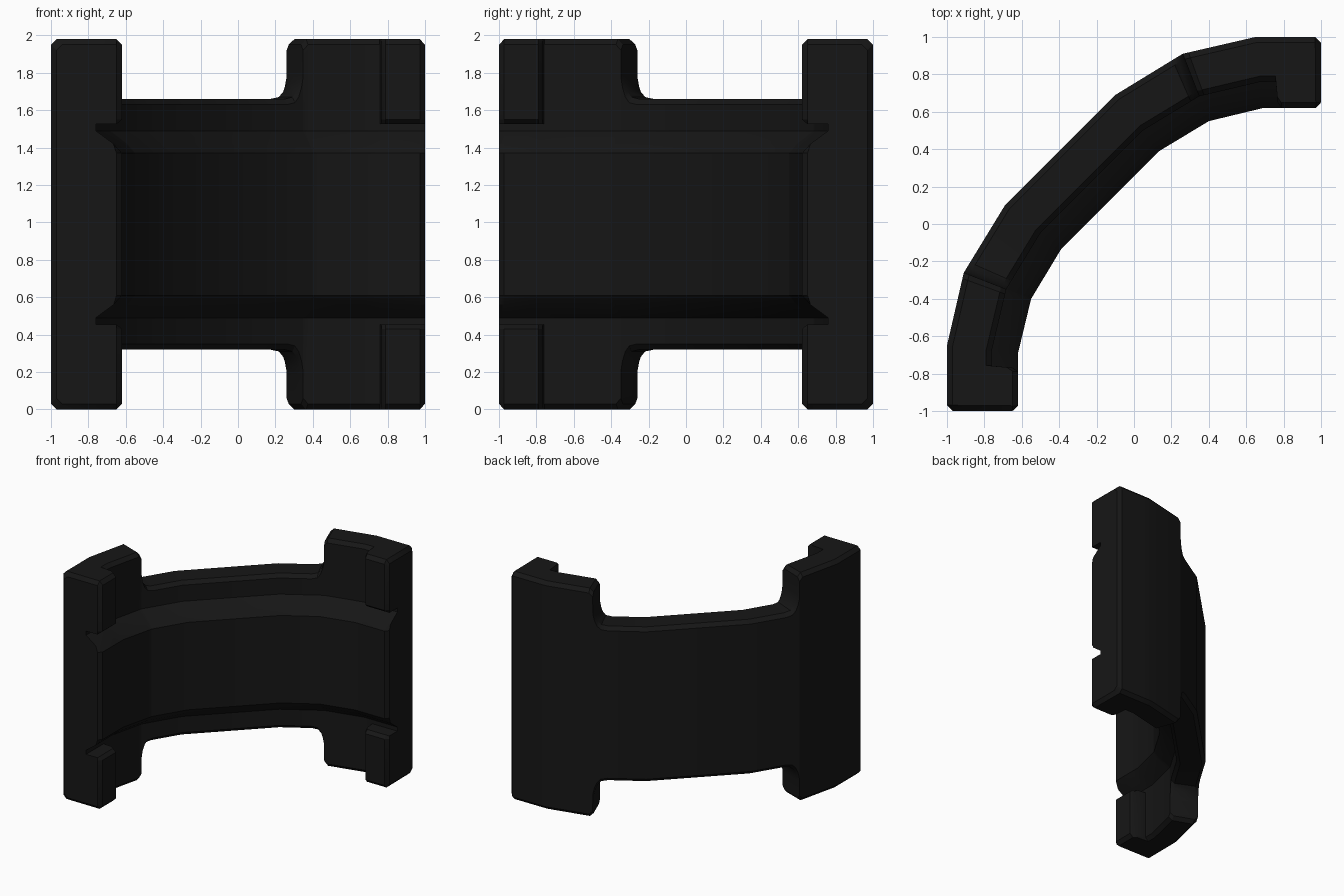
import bpy, bmesh, math
from mathutils import Vector

if "Cube" in bpy.data.objects:
    bpy.data.objects.remove(bpy.data.objects["Cube"])

H = 1.98      # full height
T = 0.24      # plate thickness
F = 0.38      # full thickness at the rib and end blocks
C = 0.03      # chamfer

# plan-view path, one half; the other half mirrors across the diagonal
half_out = [(1, 1), (0.65, 1), (0.26, 0.91), (-0.10, 0.69)]
half_in = [(1, 0.62), (0.69, 0.62), (0.40, 0.55), (0.135, 0.39)]


def full(half):
    return [Vector(p) for p in half] + [Vector((-y, -x)) for x, y in reversed(half)]


OUT, INN = full(half_out), full(half_in)


def place(u, t, z):
    """Point at path parameter u, depth t from the outer face, height z."""
    i = min(int(u), 6)
    o = OUT[i].lerp(OUT[i + 1], u - i)
    n = INN[i].lerp(INN[i + 1], u - i)
    p = o.lerp(n, t / F)
    return (p.x, p.y, z)


def section(zt, th, e):
    """Closed wall section: top height zt, plate depth th, end inset e."""
    upper = [(e, zt - C), (C + e, zt), (th - C, zt), (th, zt - C), (th, 1.55),
             (max(th - C, T), 1.525), (T, 1.525), (T, 1.49), (0.335, 1.42), (F, 1.37)]
    upper = [(min(t, F - e), z) for t, z in upper]
    return upper + [(t, H - z) for t, z in reversed(upper)]


# stations from one end to the middle: path parameter, top height, depth, inset
stations = [
    (0, H - C, F, C), (0.09, H, F, 0),              # chamfered end
    (0.68, H, F, 0), (0.74, H, F - C, 0), (0.745, H, T, 0),  # end block step
    (1, H, T, 0), (1.92, H, T, 0), (2, H - C, T, 0),         # tall flange
    (2.004, 1.80, T, 0), (2.03, 1.75, T, 0), (2.08, 1.70, T, 0),
    (2.15, 1.67, T, 0), (2.28, 1.66, T, 0), (3, 1.66, T, 0),  # fillet and low wall
]
stations += [(7 - u, zt, th, e) for u, zt, th, e in reversed(stations)]

# loft the curved wall
bm = bmesh.new()
rings = [[bm.verts.new(place(u, t, z)) for t, z in section(zt, th, e)]
         for u, zt, th, e in stations]
for a, b in zip(rings, rings[1:]):
    for k in range(len(a)):
        j = (k + 1) % len(a)
        bm.faces.new((a[k], a[j], b[j], b[k]))
bm.faces.new(rings[0])
bm.faces.new(rings[-1])
bmesh.ops.remove_doubles(bm, verts=bm.verts, dist=0.0005)
bmesh.ops.recalc_face_normals(bm, faces=bm.faces)
mesh = bpy.data.meshes.new("curved_corner_wall")
bm.to_mesh(mesh)
bm.free()
wall = bpy.data.objects.new("curved_corner_wall", mesh)
bpy.context.collection.objects.link(wall)

# near-black finish
mat = bpy.data.materials.new("dark_finish")
mat.diffuse_color = (0.008, 0.008, 0.008, 1)
mat.use_nodes = True
mat.node_tree.nodes["Principled BSDF"].inputs["Base Color"].default_value = mat.diffuse_color
mesh.materials.append(mat)

bpy.context.view_layer.objects.active = wall
wall.select_set(True)
bpy.ops.object.shade_smooth_by_angle(angle=math.radians(30))
